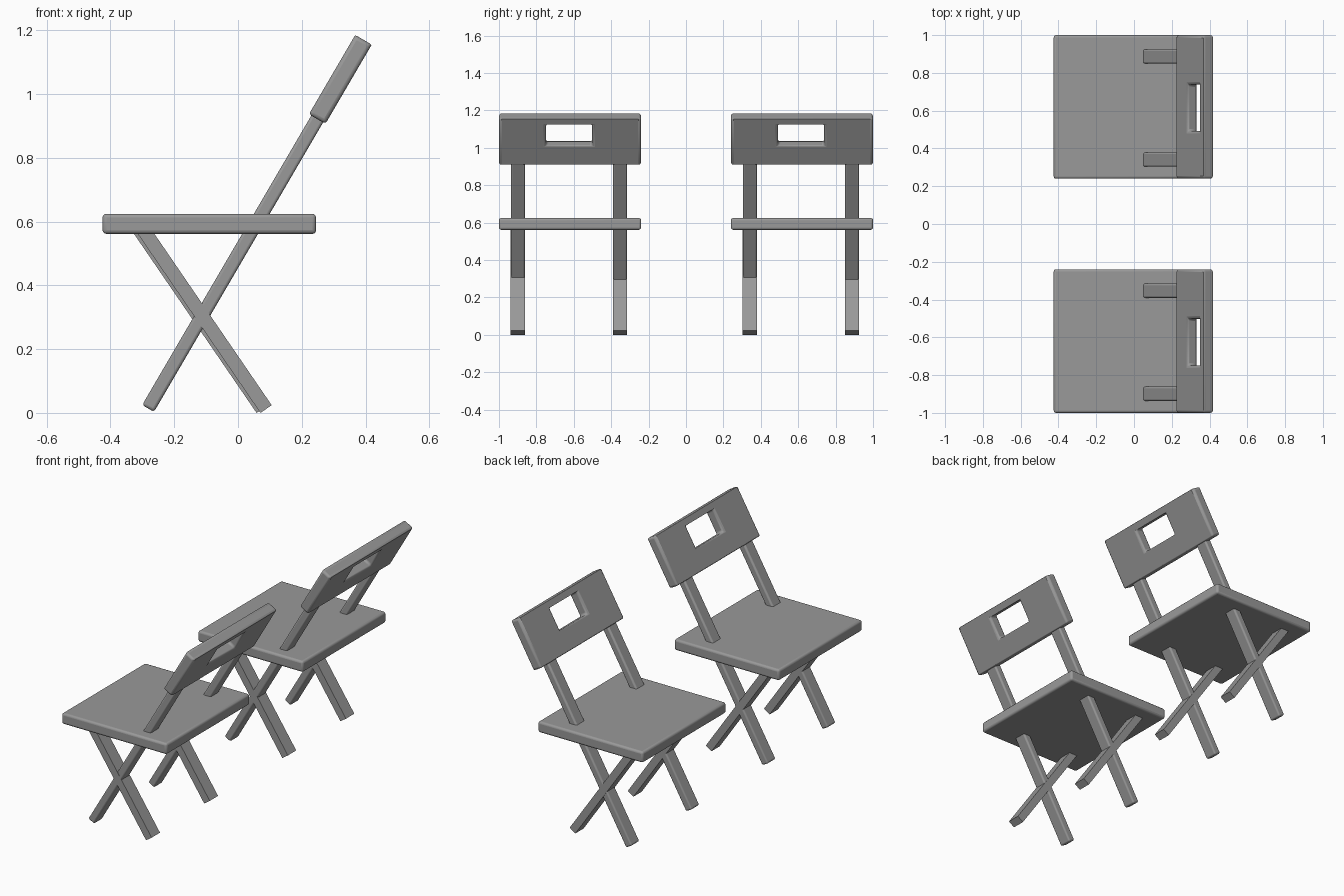
import bpy, bmesh, math
from mathutils import Vector

cube = bpy.data.objects.get("Cube")
if cube:
    bpy.data.objects.remove(cube, do_unlink=True)

grey = bpy.data.materials.new("plain_grey")
grey.use_nodes = True
colour = (0.32, 0.32, 0.32, 1)
grey.diffuse_color = colour
grey.node_tree.nodes["Principled BSDF"].inputs["Base Color"].default_value = colour

BACK_TILT = math.radians(30.3)
LEG_TILT = math.radians(-34.4)
LEG_WIDTH = 0.075


def finish(name, bm, centre, tilt, bevel):
    """Turn a mesh into a tilted part with softly rounded edges."""
    bmesh.ops.recalc_face_normals(bm, faces=bm.faces)
    mesh = bpy.data.meshes.new(name)
    bm.to_mesh(mesh)
    bm.free()
    mesh.materials.append(grey)
    ob = bpy.data.objects.new(name, mesh)
    bpy.context.collection.objects.link(ob)
    ob.location = centre
    ob.rotation_euler.y = tilt
    if bevel:
        mod = ob.modifiers.new("rounded_edges", "BEVEL")
        mod.width = bevel
        mod.segments = 3
        mod.limit_method = "ANGLE"
        bpy.ops.object.select_all(action="DESELECT")
        ob.select_set(True)
        bpy.context.view_layer.objects.active = ob
        bpy.ops.object.shade_smooth_by_angle(angle=math.radians(35))
    return ob


def board(name, centre, size, tilt=0, bevel=0.0):
    bm = bmesh.new()
    bmesh.ops.create_cube(bm, size=1)
    bmesh.ops.scale(bm, vec=size, verts=bm.verts)
    return finish(name, bm, centre, tilt, bevel)


def bar(name, start, end, y, tilt, width, bevel=0.0):
    """Square bar between two points of the side profile."""
    a, b = Vector((start[0], y, start[1])), Vector((end[0], y, end[1]))
    return board(name, (a + b) / 2, (0.043, width, (b - a).length), tilt, bevel)


def backrest(name, centre):
    """Board with a hand slot: a rectangular frame extruded through."""
    def ring(y0, y1, z0, z1):
        return [bm.verts.new((-0.03, y, z)) for y, z in
                ((y0, z0), (y1, z0), (y1, z1), (y0, z1))]
    bm = bmesh.new()
    outer = ring(-0.38, 0.38, -0.144, 0.144)
    inner = ring(-0.128, 0.118, -0.025, 0.105)
    faces = []
    for i in range(4):
        j = (i + 1) % 4
        faces.append(bm.faces.new((outer[i], outer[j], inner[j], inner[i])))
    new = bmesh.ops.extrude_face_region(bm, geom=faces, use_keep_orig=True)["geom"]
    bmesh.ops.translate(bm, vec=(0.06, 0, 0),
                        verts=[v for v in new if isinstance(v, bmesh.types.BMVert)])
    return finish(name, bm, centre, BACK_TILT, 0.012)


def on_back_line(z):
    """Point on the sloping line of the back posts at a given height."""
    return (0.075 + (z - 0.625) * math.tan(BACK_TILT), z)


def chair(label, y):
    board(label + "_seat", (-0.09, y, 0.593), (0.67, 0.76, 0.063), 0, 0.012)
    x, z = on_back_line(1.046)
    backrest(label + "_backrest", (x, y, z))
    # Each side has a long back post crossed by a short leg
    for side, offset, shift in (("right", -0.279, 0), ("left", 0.267, -0.012)):
        bar(f"{label}_{side}_back_post", on_back_line(0.014), on_back_line(0.97),
            y + offset, BACK_TILT, LEG_WIDTH, 0.009)
        foot = (0.088 + shift, 0.012)
        top_z = 0.58
        top = (foot[0] + (top_z - foot[1]) * math.tan(LEG_TILT), top_z)
        bar(f"{label}_{side}_short_leg", foot, top, y + offset, LEG_TILT,
            LEG_WIDTH + 0.001)


chair("first_chair", -0.62)
chair("second_chair", 0.62)
